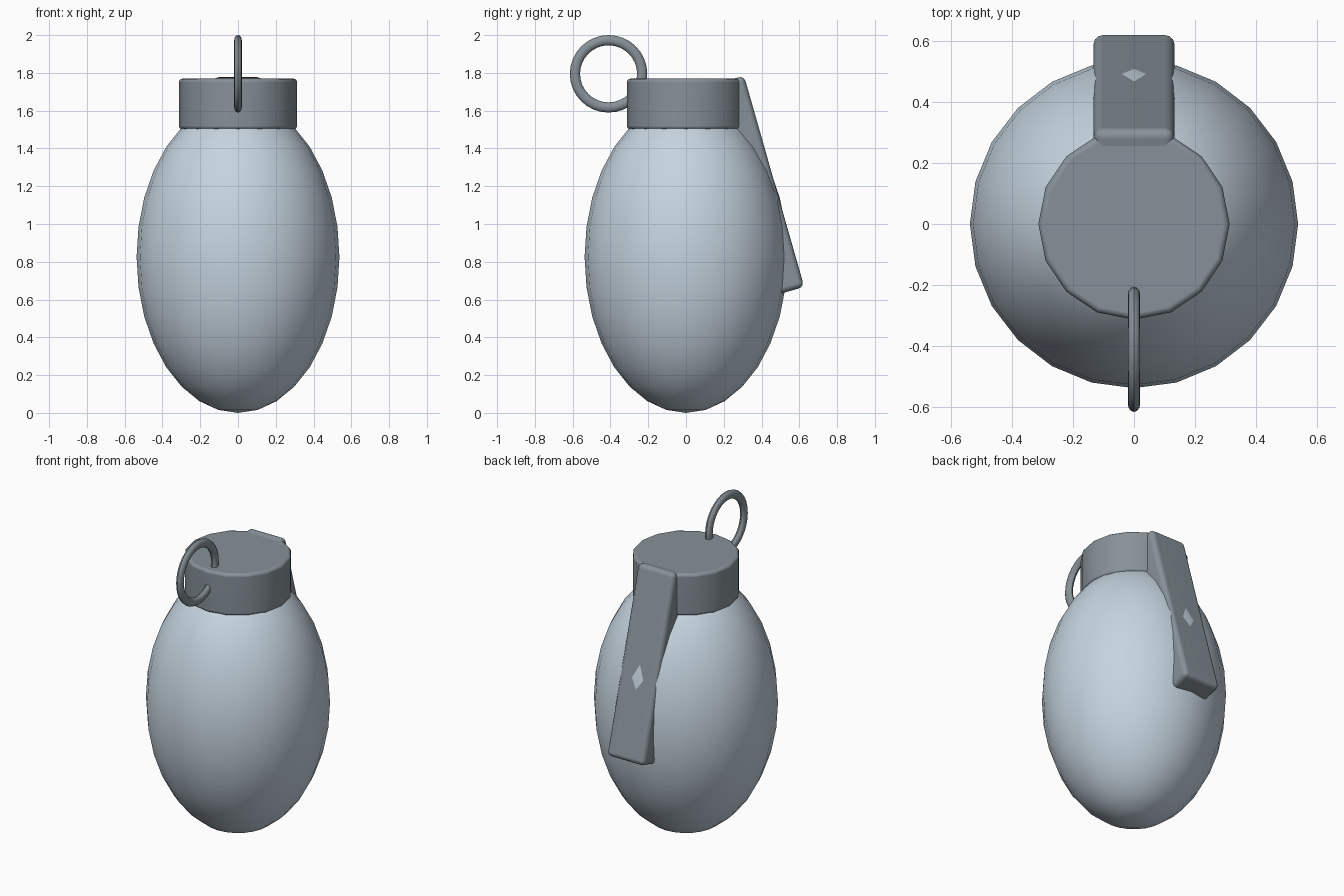
import bpy
from math import radians, sin, cos, atan2, hypot

cube = bpy.data.objects.get("Cube")
if cube:
    bpy.data.objects.remove(cube, do_unlink=True)


def make_material(name, rgb):
    mat = bpy.data.materials.new(name)
    mat.use_nodes = True
    mat.diffuse_color = (*rgb, 1)
    shader = mat.node_tree.nodes["Principled BSDF"]
    shader.inputs["Base Color"].default_value = (*rgb, 1)
    shader.inputs["Roughness"].default_value = 0.6
    return mat


light_steel = make_material("light steel", (0.56, 0.66, 0.74))
dark_steel = make_material("dark steel", (0.24, 0.285, 0.315))


def finish(name, mat, scale=None, bevel=0):
    """Name, colour, bevel and smooth the active object."""
    obj = bpy.context.object
    obj.name = obj.data.name = name
    obj.data.materials.append(mat)
    if scale:
        obj.scale = scale
        bpy.ops.object.transform_apply(location=False, rotation=False, scale=True)
    bpy.ops.object.shade_smooth_by_angle(angle=radians(35))
    if bevel:
        mod = obj.modifiers.new("rounded edges", "BEVEL")
        mod.width = bevel
        mod.segments = 3
        mod.limit_method = "ANGLE"
        mod.angle_limit = radians(40)
        mod.harden_normals = True
        bpy.ops.object.modifier_apply(modifier=mod.name)
        bpy.ops.object.shade_smooth()
        weighted = obj.modifiers.new("flat faces", "WEIGHTED_NORMAL")
        weighted.keep_sharp = False
    return obj


# Egg-shaped body
half_height = 0.825
bpy.ops.mesh.primitive_uv_sphere_add(segments=24, ring_count=16, radius=1,
                                     location=(0, 0, half_height))
finish("body", light_steel, (0.537, 0.537, half_height))

# Round cap on the neck
bottom, top = 1.5, 1.77
bpy.ops.mesh.primitive_cylinder_add(vertices=16, radius=0.313, depth=top - bottom,
                                    location=(0, 0, (bottom + top) / 2))
finish("cap", dark_steel, bevel=0.02)

# Sloping safety lever on the back, placed from its outer face line
upper, lower = (0.307, 1.785), (0.626, 0.667)
dy, dz = lower[0] - upper[0], upper[1] - lower[1]
tilt, length, thickness = atan2(dy, dz), hypot(dy, dz), 0.16
mid_y = (upper[0] + lower[0]) / 2 - cos(tilt) * thickness / 2
mid_z = (upper[1] + lower[1]) / 2 - sin(tilt) * thickness / 2
bpy.ops.mesh.primitive_cube_add(size=1, location=(0, mid_y, mid_z),
                                rotation=(tilt, 0, 0))
finish("safety_lever", dark_steel, (0.264, thickness, length), bevel=0.03)

# Pull ring at the front, standing in the side plane
bpy.ops.mesh.primitive_torus_add(major_segments=32, minor_segments=12,
                                 major_radius=0.178, minor_radius=0.027,
                                 location=(0, -0.41, 1.795),
                                 rotation=(0, radians(90), 0))
finish("pull_ring", dark_steel, (1, 1, 0.75))
